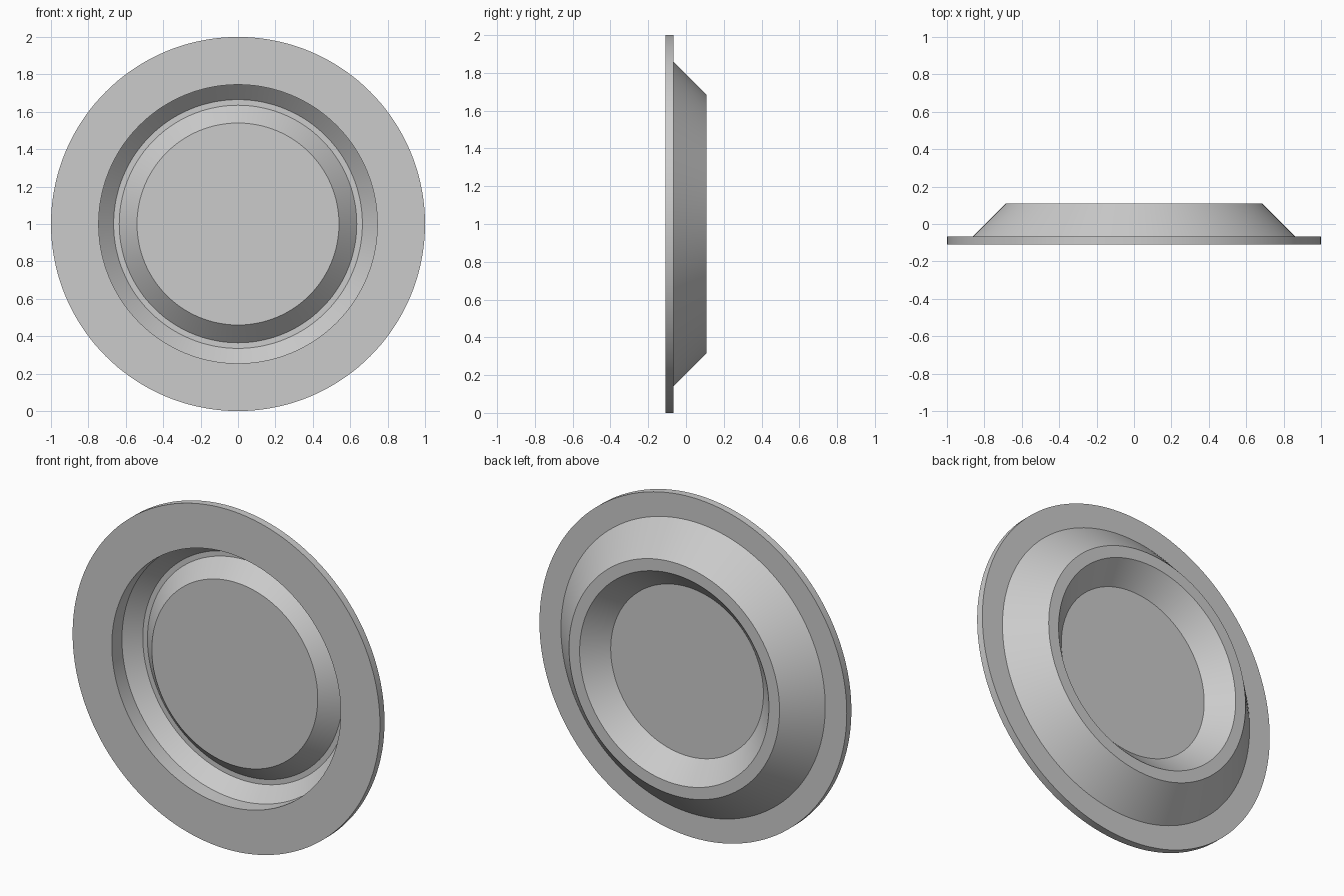
import bpy
import bmesh
from math import pi, radians
from mathutils import Vector

cube = bpy.data.objects.get("Cube")
if cube:
    bpy.data.objects.remove(cube)

SEGMENTS = 144
CENTRE = Vector((0, 0, 1))

# Single grey material
grey = bpy.data.materials.new("plain grey")
grey.use_nodes = True
colour = (0.6, 0.6, 0.6, 1)
grey.diffuse_color = colour
grey.node_tree.nodes["Principled BSDF"].inputs["Base Color"].default_value = colour


def lathe(name, profile, material):
    """Spin a (radius, y) profile about the horizontal axis through CENTRE."""
    bm = bmesh.new()
    verts = [bm.verts.new(CENTRE + Vector((r, y, 0))) for r, y in profile]
    edges = [bm.edges.new(pair) for pair in zip(verts, verts[1:])]
    bmesh.ops.spin(bm, geom=verts + edges, cent=CENTRE, axis=(0, 1, 0),
                   angle=2 * pi, steps=SEGMENTS, use_merge=True)
    bmesh.ops.remove_doubles(bm, verts=bm.verts, dist=0.0001)
    bmesh.ops.recalc_face_normals(bm, faces=bm.faces)
    mesh = bpy.data.meshes.new(name)
    bm.to_mesh(mesh)
    bm.free()
    mesh.materials.append(material)
    obj = bpy.data.objects.new(name, mesh)
    bpy.context.collection.objects.link(obj)
    bpy.ops.object.select_all(action='DESELECT')
    obj.select_set(True)
    bpy.context.view_layer.objects.active = obj
    bpy.ops.object.shade_smooth_by_angle(angle=radians(30))
    return obj


# Front side, from the raised centre disc out to the rim
front = [
    (0, -0.03), (0.54, -0.03),         # centre disc
    (0.635, 0.065), (0.665, 0.065),    # sloped side and groove floor
    (0.745, -0.015), (0.745, -0.109),  # groove outer cone and straight lip
    (1, -0.109),                       # flange face
]

# Back side, from the rim in to the recessed centre
back = [
    (1, -0.066), (0.86, -0.066),       # flange back
    (0.685, 0.109), (0.616, 0.109),    # outer cone and flat ring
    (0.497, -0.01), (0, -0.01),        # inner cone and recessed disc
]

lathe("flanged_dish", front + back, grey)
